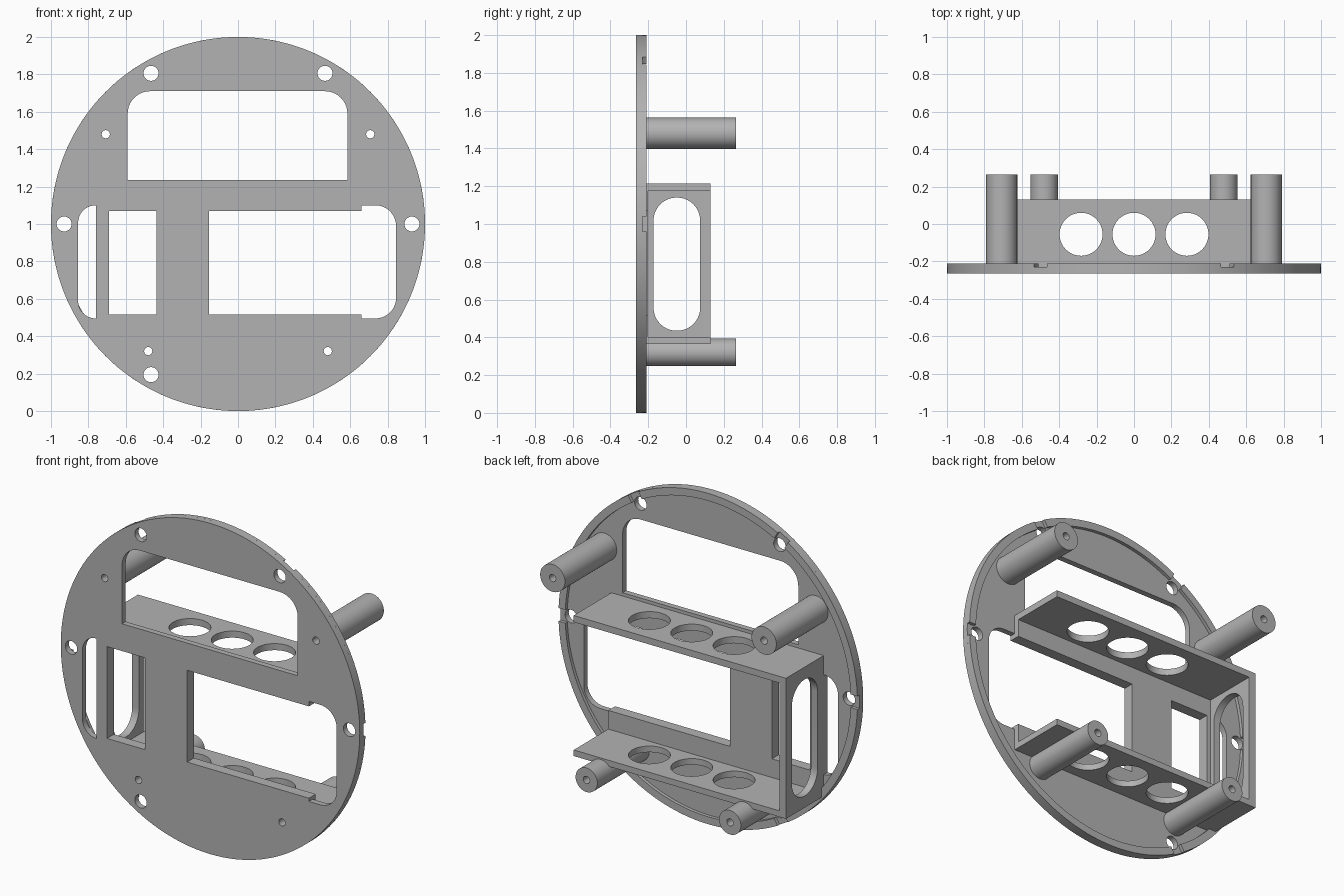
import bpy, bmesh
from math import cos, sin, pi, radians
from mathutils import Vector

cube = bpy.data.objects.get("Cube")
if cube:
    bpy.data.objects.remove(cube, do_unlink=True)

grey = bpy.data.materials.new("plain grey")
grey.use_nodes = True
GREY = (0.45, 0.45, 0.45, 1)
grey.diffuse_color = GREY
grey.node_tree.nodes["Principled BSDF"].inputs["Base Color"].default_value = GREY

# Depths of the main layers, front to back
FRONT, FLOOR, RIM, PANEL, SHELF, TIP = -0.265, -0.23, -0.21, -0.2, 0.13, 0.265


def circle(u, v, r, n=40):
    return [(u + r * cos(2 * pi * i / n), v + r * sin(2 * pi * i / n)) for i in range(n)]


def rounded(corners, steps=10):
    """Right-angled outline; each corner is (u, v) or (u, v, radius)."""
    pts = []
    for i, c in enumerate(corners):
        p = Vector(c[:2])
        if len(c) == 2:
            pts.append(p)
            continue
        r = c[2]
        a = (Vector(corners[i - 1][:2]) - p).normalized()
        b = (Vector(corners[(i + 1) % len(corners)][:2]) - p).normalized()
        mid = p + r * (a + b)
        for k in range(steps + 1):
            t = pi / 2 * k / steps
            pts.append(mid - r * (cos(t) * b + sin(t) * a))
    return pts


def rect(u0, u1, v0, v1):
    return [(u0, v0), (u1, v0), (u1, v1), (u0, v1)]


def solid(name, outlines, axis, start, end):
    """Fill the outlines (outer edge plus holes) and extrude along an axis."""
    place = {"X": lambda u, v: (start, u, v),
             "Y": lambda u, v: (u, start, v),
             "Z": lambda u, v: (u, v, start)}[axis]
    bm = bmesh.new()
    edges = []
    for line in outlines:
        vs = [bm.verts.new(place(u, v)) for u, v in line]
        edges += [bm.edges.new((vs[i - 1], vs[i])) for i in range(len(vs))]
    bmesh.ops.triangle_fill(bm, edges=edges, use_beauty=True, use_dissolve=False)
    out = bmesh.ops.extrude_face_region(bm, geom=bm.faces[:], use_keep_orig=True)
    move = Vector([(end - start) * (axis == k) for k in "XYZ"])
    bmesh.ops.translate(bm, vec=move,
                        verts=[g for g in out["geom"] if isinstance(g, bmesh.types.BMVert)])
    bmesh.ops.recalc_face_normals(bm, faces=bm.faces[:])
    mesh = bpy.data.meshes.new(name)
    bm.to_mesh(mesh)
    bm.free()
    mesh.materials.append(grey)
    ob = bpy.data.objects.new(name, mesh)
    bpy.context.collection.objects.link(ob)
    bpy.ops.object.select_all(action="DESELECT")
    ob.select_set(True)
    bpy.context.view_layer.objects.active = ob
    bpy.ops.object.shade_smooth_by_angle(angle=radians(30))
    return ob


# Round face plate with windows, screw holes and post bores
BORE = 0.022
screw_angles = [0, 60, 120, 180, 240]
posts = [("upper", 0.707, 1.48, 0.083), ("lower", 0.48, 0.32, 0.073)]
top_window = rounded([(-0.59, 1.235), (0.585, 1.235), (0.585, 1.71, 0.12), (-0.59, 1.71, 0.12)])
left_slot = rounded([(-0.855, 0.495, 0.1 - 0.006), (-0.76, 0.495), (-0.76, 1.1), (-0.855, 1.1, 0.094)])
small_window = rect(-0.69, -0.435, 0.515, 1.07)
main_window = rounded([(-0.155, 0.515), (0.66, 0.515), (0.66, 0.495), (0.845, 0.495, 0.11),
                       (0.845, 1.1, 0.11), (0.66, 1.1), (0.66, 1.07), (-0.155, 1.07)])
holes = [top_window, left_slot, small_window, main_window]
for a in screw_angles:
    t = radians(a)
    holes.append(circle(0.93 * cos(t), 1 + 0.93 * sin(t), 0.04))
for _, x, z, _ in posts:
    holes += [circle(s * x, z, BORE, 20) for s in (-1, 1)]
solid("face_plate", [circle(0, 1, 1, 144)] + holes, "Y", FRONT, FLOOR)

# Raised back rim, interrupted by a slot at each screw hole
for i, a in enumerate(screw_angles):
    nxt = screw_angles[i + 1] if i + 1 < len(screw_angles) else 360
    t0, t1 = radians(a), radians(nxt)
    n = (nxt - a) // 2

    def arc(r):
        g = 0.04 / r
        return [(r * cos(t), 1 + r * sin(t))
                for t in (t0 + g + (t1 - t0 - 2 * g) * k / n for k in range(n + 1))]
    solid(f"rim_segment_{i + 1}", [arc(1) + arc(0.955)[::-1]], "Y", FLOOR, RIM)

# Box backing panel, open towards the left end
panel = [(-0.76, 0.365), (0.66, 0.365), (0.66, 0.515), (-0.155, 0.515),
         (-0.155, 1.07), (0.66, 1.07), (0.66, 1.215), (-0.76, 1.215)]
solid("box_panel", [panel, small_window], "Y", FLOOR, PANEL)

# Upper and lower shelves with three round openings
openings = [circle(x, -0.055, 0.115, 48) for x in (-0.283, 0, 0.283)]
for name, z0, z1 in (("lower_shelf", 0.365, 0.402), ("upper_shelf", 1.175, 1.215)):
    solid(name, [rect(-0.76, 0.66, PANEL, SHELF)] + openings, "Z", z0, z1)

# Side wall with a long rounded opening
R = 0.122
wall_slot = rounded([(-0.172, 0.435, R), (0.075, 0.435, R), (0.075, 1.14, R), (-0.172, 1.14, R)])
solid("side_wall", [rect(PANEL, SHELF, 0.402, 1.175), wall_slot], "X", -0.76, -0.715)

# Hollow standoff posts
for name, x, z, r in posts:
    for side, s in (("left", 1), ("right", -1)):
        solid(f"{name}_{side}_post", [circle(s * x, z, r, 48), circle(s * x, z, BORE, 20)],
              "Y", FLOOR, TIP)
